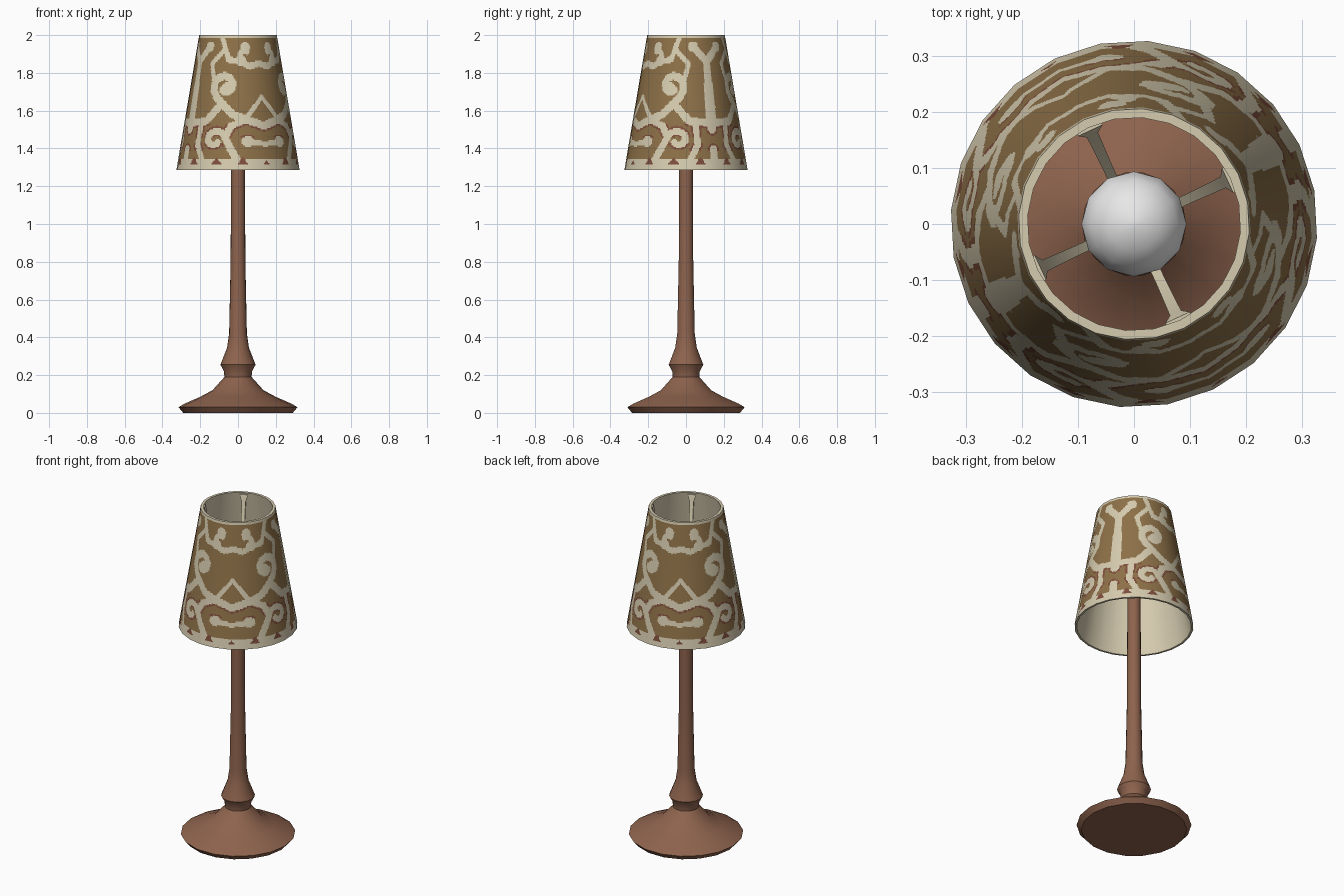
import bpy, math
from mathutils import Vector

if "Cube" in bpy.data.objects:
    bpy.data.objects.remove(bpy.data.objects["Cube"])

def mat(name, rgb):
    m = bpy.data.materials.new(name)
    m.diffuse_color = (*rgb, 1)
    m.use_nodes = True
    m.node_tree.nodes["Principled BSDF"].inputs["Base Color"].default_value = m.diffuse_color
    return m

WOOD = mat("warm wood", (0.27, 0.125, 0.075))
CREAM = mat("cream fabric", (0.67, 0.60, 0.43))
TAN = mat("tan brown pattern", (0.27, 0.165, 0.065))
RED = mat("reddish pattern edge", (0.21, 0.075, 0.045))
WHITE = mat("bulb white", (0.8, 0.8, 0.8))

def add(name, verts, faces, mats, angle=40):
    me = bpy.data.meshes.new(name)
    me.from_pydata(verts, [], faces)
    for m in mats:
        me.materials.append(m)
    me.shade_smooth()
    me.set_sharp_from_angle(angle=math.radians(angle))
    ob = bpy.data.objects.new(name, me)
    bpy.context.collection.objects.link(ob)
    return ob

def lathe(name, prof, n, m, off=0.0, caps=True, angle=40):
    """Revolve (radius, z) points listed from bottom to top."""
    v, f = [], []
    for r, z in prof:
        for i in range(n):
            a = off + 2 * math.pi * i / n
            v.append((r * math.cos(a), r * math.sin(a), z))
    for j in range(len(prof) - 1):
        for i in range(n):
            k = (i + 1) % n
            f.append((j*n + i, j*n + k, (j+1)*n + k, (j+1)*n + i))
    if caps:
        f.append(tuple(reversed(range(n))))
        f.append(tuple(range((len(prof) - 1) * n, len(prof) * n)))
    return add(name, v, f, [m], angle)

# turned wooden base and pole
lathe("base_and_pole", [
    (0.29, 0.0), (0.315, 0.03), (0.285, 0.048), (0.20, 0.085), (0.135, 0.12),
    (0.072, 0.19), (0.074, 0.22), (0.093, 0.255), (0.058, 0.345),
    (0.047, 0.42), (0.039, 0.8), (0.036, 1.5)], 18, WOOD)

# bulb
lathe("bulb", [(0.095 * math.cos(t), 1.66 + 0.095 * math.sin(t))
               for t in [math.radians(25 * i - 65) for i in range(7)]],
      12, WHITE, angle=80)
lathe("bulb_neck", [(0.03, 1.49), (0.035, 1.58)], 12, WHITE)

# shade dimensions
Z0, Z1, R0, R1, N = 1.287, 2.0, 0.327, 0.206, 24
OFF = math.radians(10.6)

# shade lining and rims
lathe("shade_lining", [(R0, Z0), (R0 - 0.012, Z0), (R1 - 0.016, Z1), (R1, Z1)],
      N, CREAM, OFF, caps=False)

# four arms holding the shade, wider at the rim
path = [(0.191, 1.99, 0.024), (0.182, 1.95, 0.011), (0.12, 1.62, 0.009), (0.025, 1.51, 0.009)]
for q in range(4):
    a = math.radians(25 + 90 * q)
    c, s = math.cos(a), math.sin(a)
    v = [((r+dr)*c - dt*w*s, (r+dr)*s + dt*w*c, z) for r, z, w in path
         for dr, dt in ((-.007, -1), (-.007, 1), (.007, 1), (.007, -1))]
    f = [(j*4 + i, j*4 + 4 + i, j*4 + 4 + (i+1) % 4, j*4 + (i+1) % 4)
         for j in range(3) for i in range(4)]
    f += [(0, 1, 2, 3), (15, 14, 13, 12)]
    add("shade_arm_%d" % (q + 1), v, f, [CREAM], 50)

def spiral(cx, cz, r0, r1, a0, a1):
    """Points on a curl winding from radius r0 to r1."""
    out = []
    for i in range(11):
        a, r = math.radians(a0 + (a1 - a0) * i / 10), r0 + (r1 - r0) * i / 10
        out.append((cx + r * math.cos(a), cz + r * math.sin(a)))
    return out

# scrollwork strokes: half width, then (arc distance from mirror axis, height)
E = math.radians(90) * 0.265      # arc distance of the second mirror axis
STROKES = [
    (.021, [(0, 1.52), (.16, 1.58)] + spiral(.205, 1.73, .075, .025, -55, 300)),  # big scroll
    (.012, [(0, 1.675), (.09, 1.56)]),                                           # spade edge
    (.017, [(0, 1.85), (.06, 1.835)] + spiral(.085, 1.885, .04, .03, -40, 110)),  # garland
    (.016, [(.12, 1.86), (.19, 1.87), (.24, 1.99)]),
    (.014, [(.265, 1.73), (.30, 1.85), (.22, 1.92)]),
    (.022, [(E, 1.50), (E - .01, 1.62), (E, 1.86), (.335, 1.935)]),              # stem, fork
    (.020, [(.235, 1.62), (.30, 1.545), (E, 1.535)]),                            # middle band
    (.018, [(.10, 1.55), (.165, 1.52), (.195, 1.46), (.14, 1.345)]),             # panel edge
    (.017, spiral(.245, 1.445, .055, .02, 160, -140)),                           # lower curl
    (.014, [(0, 1.425), (.075, 1.43)]),                                          # bracket
    (.015, [(.30, 1.33), (.34, 1.42), (.33, 1.54)]),
    (.018, [(E, 1.32), (E, 1.40)]),
]
STROKES += [(.027, [p, (p[0] + .01, p[1])])                                      # round ends
            for p in ((.11, 1.865), (.08, 1.935), (.325, 1.94), (.08, 1.437), (.185, 1.722))]
SEGS = [(w, p, q) for w, pts in STROKES for p, q in zip(pts, pts[1:])]

def pattern(az, z):
    """0 cream, 1 tan, 2 red; mirrored about four axes."""
    phi = (math.degrees(az) + 61.5) % 180
    s = math.radians(min(phi, 180 - phi)) * 0.265
    # small triangles along the hem
    if 1.318 < z < 1.355 - abs((s + .07) % .12 - .06) * 1.6:
        return 2
    if z > 1.985 or z < 1.345:
        return 0
    d = 1.0
    for w, (ax, ay), (bx, by) in SEGS:
        dx, dy = bx - ax, by - ay
        k = max(0, min(1, ((s-ax)*dx + (z-ay)*dy) / (dx*dx + dy*dy)))
        d = min(d, math.hypot(s - ax - k*dx, z - ay - k*dy) - w)
        if d < 0:
            return 0
    return 2 if d < .010 and (1.46 < z < 1.53 or 1.39 < z < 1.43 and s > .2) else 1

# patterned shade: flat sided cone cut into small coloured cells
SUB, ROWS = 13, 100
COLS = N * SUB
verts, faces, ids, normals = [], [], [], []
for j in range(ROWS + 1):
    t = j / ROWS
    r = R0 + (R1 - R0) * t
    for i in range(COLS):
        side, u = divmod(i, SUB)
        a0 = OFF + 2 * math.pi * side / N
        a1 = a0 + 2 * math.pi / N
        u /= SUB
        verts.append((r * (math.cos(a0)*(1-u) + math.cos(a1)*u),
                      r * (math.sin(a0)*(1-u) + math.sin(a1)*u), Z0 + (Z1 - Z0) * t))
        az = a0 + (a1 - a0) * u
        normals.append(Vector((math.cos(az), math.sin(az), (R0-R1)/(Z1-Z0))).normalized())
for j in range(ROWS):
    for i in range(COLS):
        k = (i + 1) % COLS
        faces.append((j*COLS + i, j*COLS + k, (j+1)*COLS + k, (j+1)*COLS + i))
        ids.append(pattern(OFF + 2*math.pi*(i + .5)/COLS, Z0 + (Z1 - Z0)*(j + .5)/ROWS))
shade = add("patterned_shade", verts, faces, [CREAM, TAN, RED])
shade.data.polygons.foreach_set("material_index", ids)
shade.data.normals_split_custom_set_from_vertices(normals)
